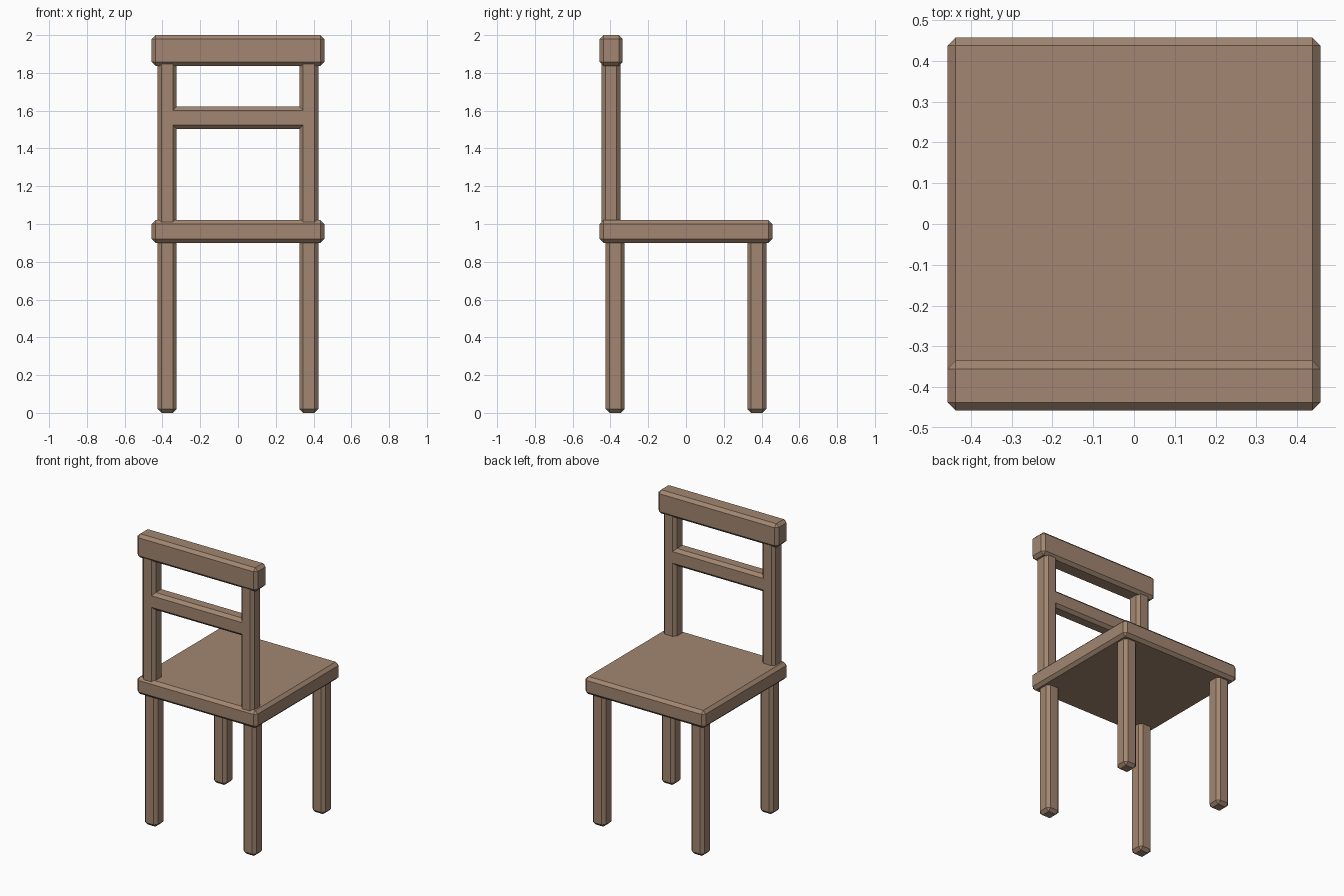
import bpy, bmesh
from mathutils import Vector

if "Cube" in bpy.data.objects:
    bpy.data.objects.remove(bpy.data.objects["Cube"])

CHAMFER = 0.02
wood = bpy.data.materials.new("wood")
wood.diffuse_color = (0.36, 0.24, 0.165, 1.0)
wood.use_nodes = True
wood.node_tree.nodes["Principled BSDF"].inputs["Base Color"].default_value = wood.diffuse_color


def chamfered_box(name, lo, hi, only_axis=None):
    """Box from corner lo to corner hi; chamfer all edges, or those along one axis."""
    lo, hi = Vector(lo), Vector(hi)
    bm = bmesh.new()
    bmesh.ops.create_cube(bm, size=1)
    for v in bm.verts:
        v.co = Vector((lo[i] if v.co[i] < 0 else hi[i]) for i in range(3))
    edges = [e for e in bm.edges if only_axis is None
             or abs((e.verts[0].co - e.verts[1].co)[only_axis]) > 1e-4]
    bmesh.ops.bevel(bm, geom=edges, offset=CHAMFER, offset_type='OFFSET',
                    segments=1, profile=0.5, affect='EDGES')
    bmesh.ops.recalc_face_normals(bm, faces=bm.faces)
    mesh = bpy.data.meshes.new(name)
    bm.to_mesh(mesh)
    bm.free()
    mesh.materials.append(wood)
    obj = bpy.data.objects.new(name, mesh)
    bpy.context.collection.objects.link(obj)
    return obj


# Seat slab
chamfered_box("seat", (-0.457, -0.457, 0.90), (0.457, 0.457, 1.02))

# Legs and backrest posts, tucked into the seat and top rail
for side, sx in (("left", -1), ("right", 1)):
    x0, x1 = sorted((sx * 0.325, sx * 0.425))
    for end, sy in (("front", -1), ("rear", 1)):
        y0, y1 = sorted((sy * 0.325, sy * 0.425))
        chamfered_box(f"{end}_{side}_leg", (x0, y0, 0.0), (x1, y1, 0.95))
    chamfered_box(f"{side}_back_post", (x0, -0.447, 0.96), (x1, -0.347, 1.90))

# Middle rail mitres into the post chamfers, flush with the posts
chamfered_box("middle_rail", (-0.345, -0.447, 1.503), (0.345, -0.347, 1.622), only_axis=0)

# Top rail
chamfered_box("top_rail", (-0.457, -0.457, 1.837), (0.457, -0.335, 2.0))
